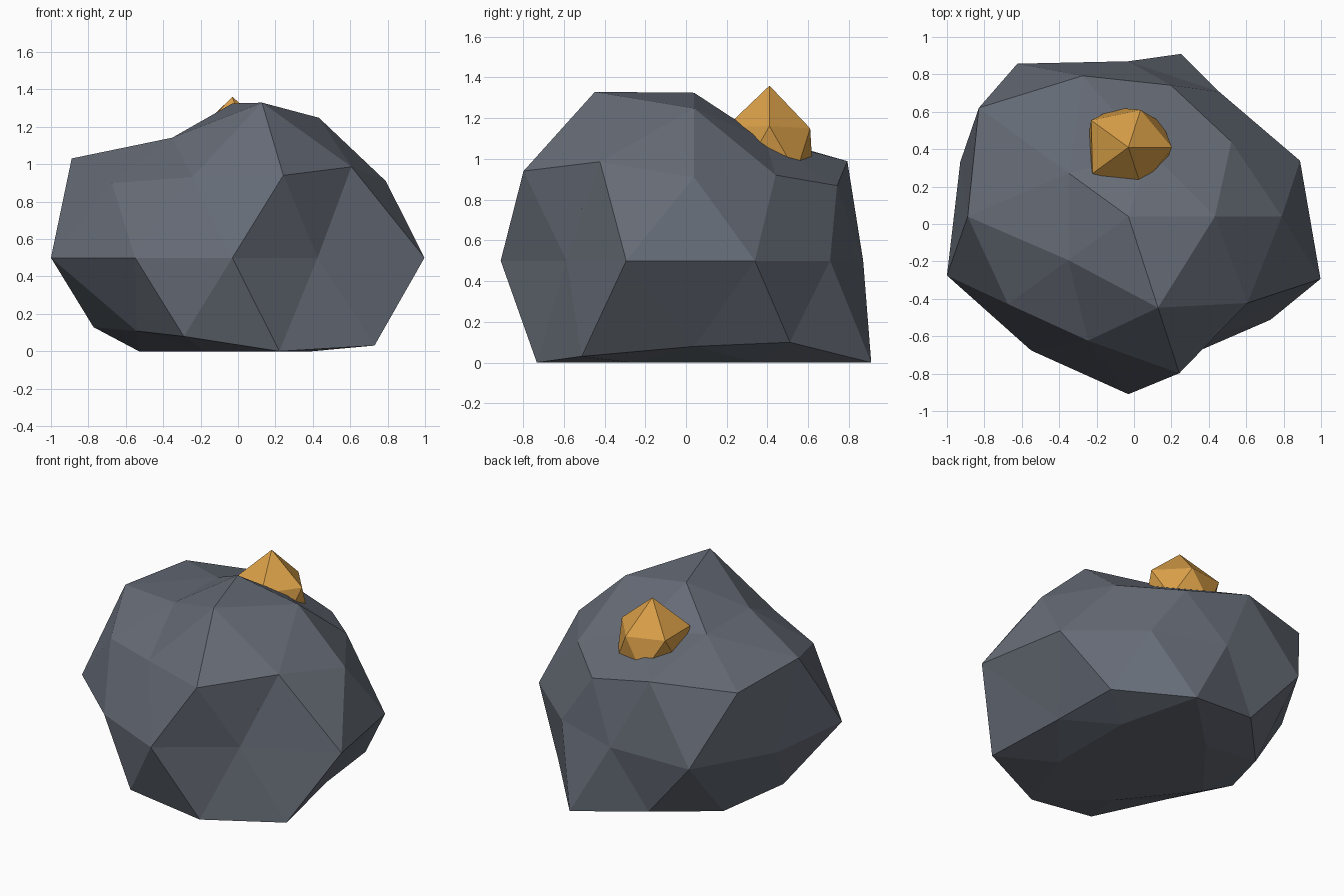
import bpy, bmesh, math
from mathutils import Vector

if "Cube" in bpy.data.objects:
    bpy.data.objects.remove(bpy.data.objects["Cube"])


def material(name, color):
    m = bpy.data.materials.new(name)
    m.diffuse_color = (*color, 1)
    m.use_nodes = True
    m.node_tree.nodes["Principled BSDF"].inputs["Base Color"].default_value = m.diffuse_color
    return m


def lump(name, centre, subdivisions, bands, mat):
    """Icosphere whose vertices are pushed in or out along their direction.
    bands: radii per height band from top to bottom, ordered by angle around z."""
    bm = bmesh.new()
    bmesh.ops.create_icosphere(bm, subdivisions=subdivisions, radius=1)
    rings = {}
    for v in bm.verts:
        v.co.normalize()
        rings.setdefault(round(v.co.z, 2) + 0.0, []).append(v)
    for height, radii in zip(sorted(rings, reverse=True), bands):
        ring = sorted(rings[height],
                      key=lambda v: round(math.degrees(math.atan2(v.co.y, v.co.x))) % 360)
        for v, r in zip(ring, radii):
            v.co = Vector(centre) + v.co * r
            v.co.z = max(v.co.z, 0)          # flattened underside
    bmesh.ops.recalc_face_normals(bm, faces=bm.faces)
    mesh = bpy.data.meshes.new(name)
    bm.to_mesh(mesh)
    bm.free()
    mesh.materials.append(mat)
    obj = bpy.data.objects.new(name, mesh)
    bpy.context.collection.objects.link(obj)
    return obj


stone = material("slate grey", (0.130, 0.147, 0.180))
gold = material("gold ore", (0.70, 0.35, 0.065))

# Boulder
lump("rock", (-0.03, 0.04, 0.5), 2, [
    [0.825],
    [0.88, 0.70, 0.75, 0.755, 0.975],
    [0.80, 0.93, 1.01, 0.82, 0.925],
    [0.917, 0.825, 1.105, 0.89, 0.985],
    [0.965, 0.825, 0.83, 1.01, 0.945, 1.02, 0.885, 0.95, 0.775, 1.08],
    [0.895, 0.90, 0.83, 0.94, 1.05],
    [0.80, 1.075, 0.84, 0.745, 0.955],
    [1.0, 0.9, 0.95, 0.9, 1.0],
    [0.9]], stone)

# Large nugget set in the top, towards the back
lump("large_nugget", (-0.03, 0.41, 1.045), 1, [
    [0.315],
    [0.26, 0.235, 0.275, 0.265, 0.25],
    [0.25] * 5,
    [0.25]], gold)

# Buried nugget, only its tip breaks the front right face
lump("buried_nugget", (0.402, -0.434, 0.822), 1, [
    [0.08],
    [0.08] * 5,
    [0.08, 0.08, 0.08, 0.08, 0.15],
    [0.08]], gold)
